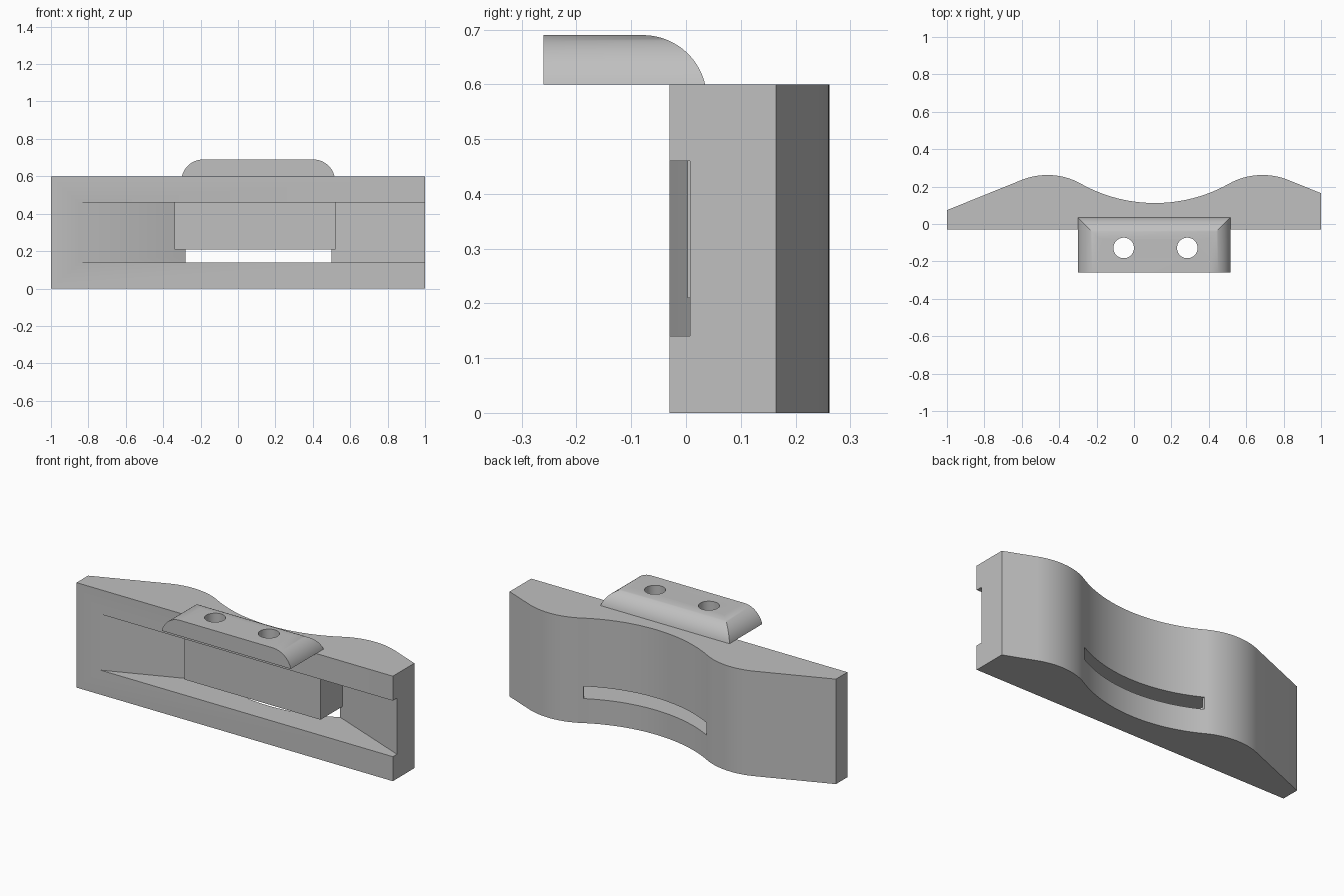
import bpy, bmesh, math
from math import sin, cos, radians

cube = bpy.data.objects.get("Cube")
if cube:
    bpy.data.objects.remove(cube, do_unlink=True)

grey = bpy.data.materials.new("plain grey")
grey.use_nodes = True
colour = (0.53, 0.53, 0.53, 1)
grey.diffuse_color = colour
grey.node_tree.nodes["Principled BSDF"].inputs["Base Color"].default_value = colour


def loft(name, rings):
    """Solid through a stack of rings, each an equally long list of points."""
    bm = bmesh.new()
    loops = [[bm.verts.new(p) for p in ring] for ring in rings]
    n = len(loops[0])
    bm.faces.new(loops[0])
    bm.faces.new(loops[-1])
    for low, high in zip(loops, loops[1:]):
        for i in range(n):
            j = (i + 1) % n
            bm.faces.new((low[i], low[j], high[j], high[i]))
    bmesh.ops.recalc_face_normals(bm, faces=bm.faces[:])
    mesh = bpy.data.meshes.new(name)
    bm.to_mesh(mesh)
    bm.free()
    mesh.materials.append(grey)
    obj = bpy.data.objects.new(name, mesh)
    bpy.context.collection.objects.link(obj)
    return obj


def prism(name, outline, z0, z1):
    return loft(name, [[(x, y, z) for x, y in outline] for z in (z0, z1)])


def activate(obj):
    bpy.ops.object.select_all(action='DESELECT')
    obj.select_set(True)
    bpy.context.view_layer.objects.active = obj


def cut(obj, cutter):
    activate(obj)
    mod = obj.modifiers.new("cut", 'BOOLEAN')
    mod.operation = 'DIFFERENCE'
    mod.solver = 'EXACT'
    mod.object = cutter
    bpy.ops.object.modifier_apply(modifier=mod.name)
    bpy.data.objects.remove(cutter, do_unlink=True)


def finish(obj):
    activate(obj)
    bpy.ops.object.shade_smooth_by_angle(angle=radians(25))


# Body: flat front, back with a wide hollow between two rounded humps
MID, FRONT, LOW, HIGH = 0.112, -0.03, 0.112, 0.262
R_HOLLOW, R_HUMP, HUMP = 0.81, 0.37, 0.575
SLOPE = math.tan(radians(22))
join = 2 * math.atan((HIGH - LOW) / HUMP)

half = []
for i in range(1, 15):
    a = join * i / 14
    half.append((R_HOLLOW * sin(a), LOW + R_HOLLOW * (1 - cos(a))))
for i in range(1, 17):
    a = -join + (join + radians(22)) * i / 16
    half.append((HUMP + R_HUMP * sin(a), HIGH - R_HUMP * (1 - cos(a))))
end_x, end_y = half[-1]


def edge(side):
    x = side - MID
    return (side, end_y - SLOPE * (abs(x) - end_x))


back = [edge(-1)] + [(MID - x, y) for x, y in reversed(half)] + [(MID, LOW)]
back += [(MID + x, y) for x, y in half] + [edge(1)]
body = prism("body", [(-1, FRONT)] + back + [(1, FRONT)], 0, 0.6)


# Pocket walls run parallel to the sloping ends of the back
def left_wall(x):
    return (x, FRONT + SLOPE * (x + 0.85))


def right_wall(x):
    return (x, 0.007 + SLOPE * (1 - x))


start = [(1.1, -0.1), (-1.02, -0.1), left_wall(-1.02)]

# Low through slot
cut(body, prism("slot_cutter", start + [left_wall(-0.28), (-0.28, 0.4), (0.5, 0.4),
                                        right_wall(0.5), right_wall(1.1)], 0.14, 0.21))
# Upper pocket, leaving a solid block in the middle
cut(body, prism("pocket_cutter", start + [left_wall(-0.34), (-0.34, 0.003), (0.52, 0.003),
                                          right_wall(0.52), right_wall(1.1)], 0.17, 0.46))
finish(body)

# Top tab: three edges rounded over, square front edge
R_TAB, DROP = 0.117, 0.09
reach = math.sqrt(R_TAB ** 2 - (R_TAB - DROP) ** 2)
sweep = math.acos(1 - DROP / R_TAB)
rings = []
for i in range(17):
    a = sweep * (1 - i / 16)
    inset = reach - R_TAB * sin(a)
    z = 0.69 - R_TAB * (1 - cos(a))
    x0, x1, y1 = -0.3 + inset, 0.516 - inset, 0.035 - inset
    rings.append([(x0, -0.26, z), (x1, -0.26, z), (x1, y1, z), (x0, y1, z)])
tab = loft("mounting_tab", rings)

# Two screw holes through the tab
for hx in (-0.055, 0.285):
    circle = [(hx + 0.055 * cos(k * math.tau / 40), -0.128 + 0.055 * sin(k * math.tau / 40))
              for k in range(40)]
    cut(tab, prism("hole_cutter", circle, 0.5, 0.8))
finish(tab)
